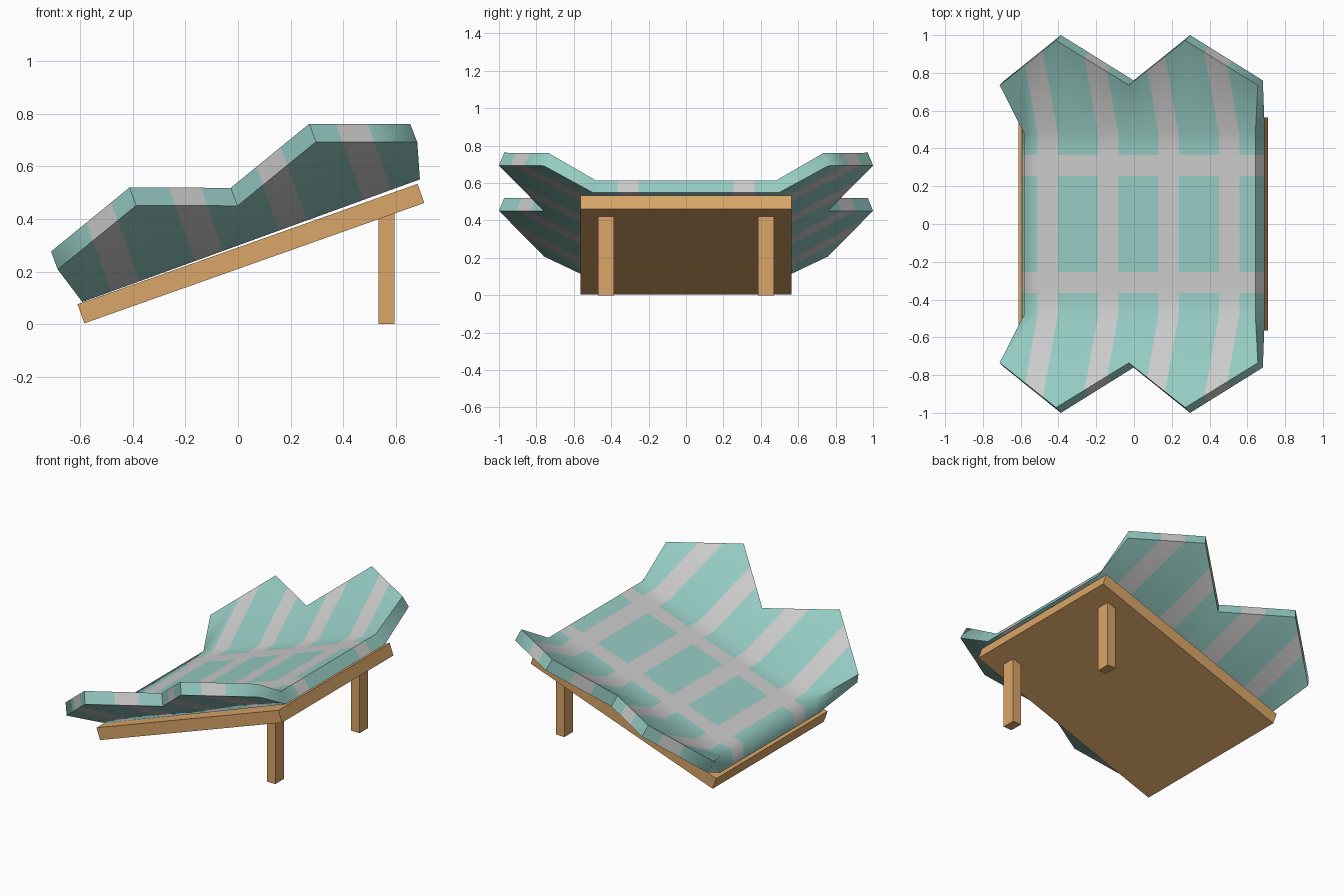
import bpy, bmesh, math
from mathutils import Matrix, Vector

if "Cube" in bpy.data.objects:
    bpy.data.objects.remove(bpy.data.objects["Cube"])

TILT = math.radians(19.5)
# local x runs up the slope, local z is normal to the board
SLOPE = Matrix.Rotation(-TILT, 4, 'Y')


def material(name, rgb):
    m = bpy.data.materials.new(name)
    m.diffuse_color = (*rgb, 1)
    m.use_nodes = True
    m.node_tree.nodes["Principled BSDF"].inputs["Base Color"].default_value = m.diffuse_color
    return m


WOOD = material("wood", (0.70, 0.38, 0.14))
TEAL = material("teal_cloth", (0.30, 0.60, 0.54))
GREY = material("grey_cloth", (0.55, 0.55, 0.55))


def finish(name, bm, mats, matrix=None):
    bmesh.ops.recalc_face_normals(bm, faces=bm.faces[:])
    if matrix:
        bm.transform(matrix)
    me = bpy.data.meshes.new(name)
    bm.to_mesh(me)
    bm.free()
    for m in mats:
        me.materials.append(m)
    ob = bpy.data.objects.new(name, me)
    bpy.context.collection.objects.link(ob)
    return ob


def box(name, lo, hi, matrix=None):
    bm = bmesh.new()
    bmesh.ops.create_cube(bm, size=1)
    lo, hi = Vector(lo), Vector(hi)
    for v in bm.verts:
        v.co = Vector([(lo[i] + hi[i]) / 2 + v.co[i] * (hi[i] - lo[i]) for i in range(3)])
    return finish(name, bm, [WOOD], matrix)


# Tilted board and its two rear legs
box("board", (-0.55, -0.565, 0.198), (0.822, 0.565, 0.275), SLOPE)
for side, y in (("left", -0.428), ("right", 0.428)):
    box(side + "_leg", (0.535, y - 0.043, 0), (0.595, y + 0.043, 0.42))

# Thick cloth: two layers of five columns, raised zigzag wings on both sides
bm = bmesh.new()
COLS = 5


def layer(tip_x, fold_x, fold_y, fold_z, low, high):
    grid = []
    for i in range(COLS):
        t = i / (COLS - 1)
        tx = tip_x[0] + t * (tip_x[1] - tip_x[0])
        fx = fold_x[0] + t * (fold_x[1] - fold_x[0])
        fz = fold_z[0] + t * (fold_z[1] - fold_z[0])
        ty, tz = high if i % 2 else low
        grid.append([bm.verts.new(p) for p in (
            (tx, -ty, tz), (fx, -fold_y, fz), (fx, fold_y, fz), (tx, ty, tz))])
    return grid


under = layer((-0.577, 0.874), (-0.53, 0.836), 0.50, (0.277, 0.288), (0.76, 0.425), (1.0, 0.555))
upper = layer((-0.578, 0.872), (-0.49, 0.81), 0.48, (0.36, 0.363), (0.735, 0.498), (0.972, 0.628))
for g in (under, upper):
    for i in range(COLS - 1):
        for j in range(3):
            bm.faces.new((g[i][j], g[i + 1][j], g[i + 1][j + 1], g[i][j + 1]))
for i in range(COLS - 1):
    for j in (0, 3):
        bm.faces.new((under[i][j], under[i + 1][j], upper[i + 1][j], upper[i][j]))
for j in range(3):
    for i in (0, COLS - 1):
        bm.faces.new((under[i][j], under[i][j + 1], upper[i][j + 1], upper[i][j]))

# Stripes: cut along the stripe borders, then colour the faces
stripes_x = [(-0.414 + 0.34 * k, -0.30 + 0.34 * k) for k in range(4)]
stripes_y = [(-0.365, -0.255), (0.255, 0.365)]
for axis, bands in (((1, 0, 0), stripes_x), ((0, 1, 0), stripes_y)):
    for band in bands:
        for d in band:
            bmesh.ops.bisect_plane(bm, geom=bm.verts[:] + bm.edges[:] + bm.faces[:],
                                   plane_co=Vector(axis) * d, plane_no=axis)
for f in bm.faces:
    c = f.calc_center_median()
    f.material_index = int(any(a < c.x < b for a, b in stripes_x)
                           or any(a < c.y < b for a, b in stripes_y))
cloth = finish("striped_cloth", bm, [TEAL, GREY], SLOPE)
bpy.context.view_layer.objects.active = cloth
cloth.select_set(True)
bpy.ops.object.shade_smooth_by_angle(angle=math.radians(70))
